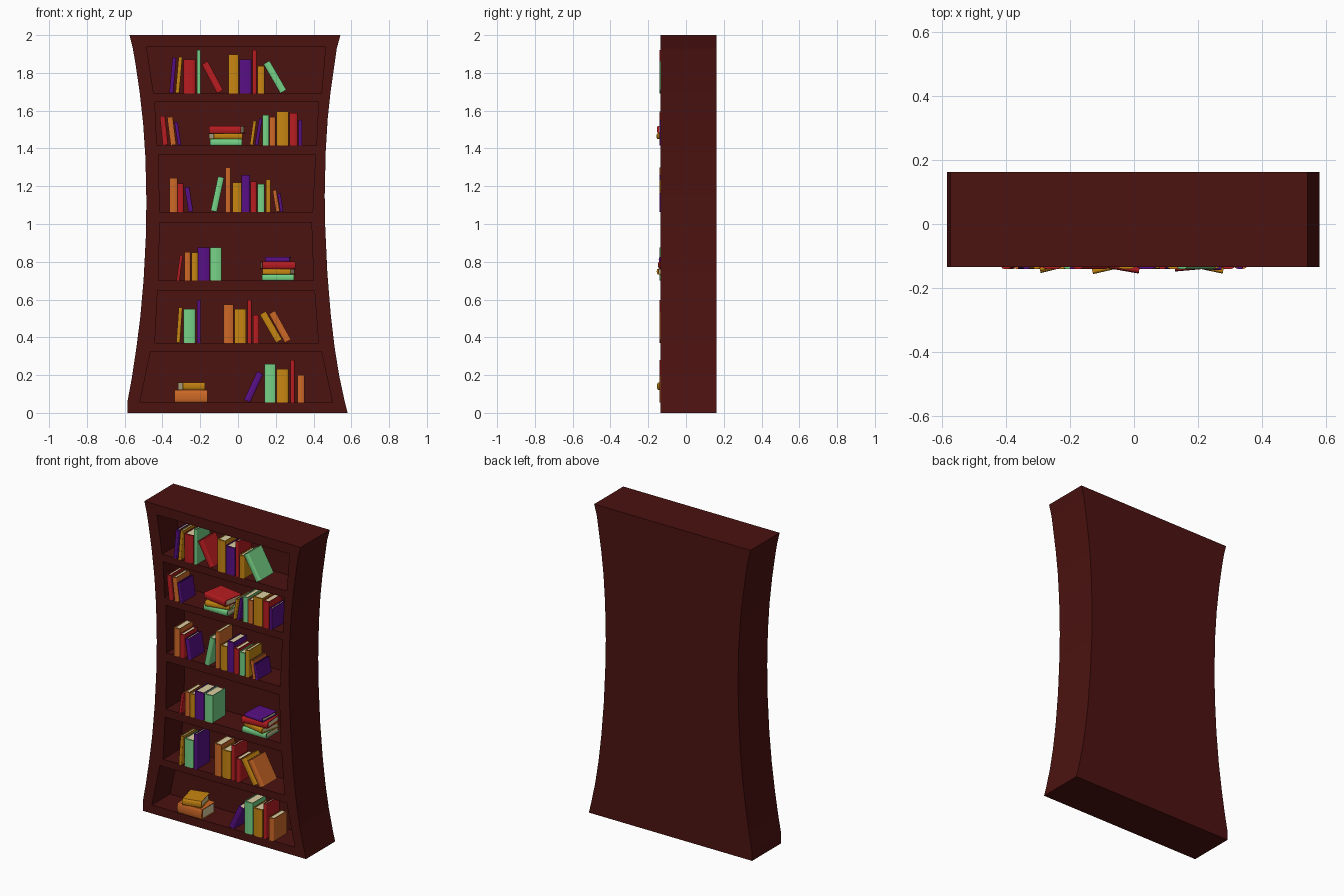
import bpy, bmesh, math
from mathutils import Matrix

if "Cube" in bpy.data.objects:
    bpy.data.objects.remove(bpy.data.objects["Cube"])

COLORS = {
    'wood': (0.07, 0.006, 0.005), 'red': (0.48, 0.012, 0.015),
    'amber': (0.58, 0.24, 0.006), 'orange': (0.62, 0.14, 0.02),
    'purple': (0.10, 0.005, 0.24), 'green': (0.18, 0.64, 0.24),
    'pages': (0.72, 0.62, 0.36),
}
MATS = {}
for key, rgb in COLORS.items():
    MATS[key] = bpy.data.materials.new(key)
    MATS[key].diffuse_color = (*rgb, 1)


def prism(bm, pts, axis, a, b, mat=0):
    """Extrude a 2D outline along 'y' (x,z outline) or 'z' (x,y outline)."""
    def put(p, w):
        return (p[0], w, p[1]) if axis == 'y' else (p[0], p[1], w)
    lo = [bm.verts.new(put(p, a)) for p in pts]
    hi = [bm.verts.new(put(p, b)) for p in pts]
    n = len(pts)
    faces = [bm.faces.new(lo), bm.faces.new(hi[::-1])]
    for i in range(n):
        j = (i + 1) % n
        faces.append(bm.faces.new((lo[i], hi[i], hi[j], lo[j])))
    for f in faces:
        f.material_index = mat


def make(name, bm, mats):
    bmesh.ops.recalc_face_normals(bm, faces=bm.faces[:])
    me = bpy.data.meshes.new(name)
    bm.to_mesh(me)
    bm.free()
    for m in mats:
        me.materials.append(MATS[m])
    ob = bpy.data.objects.new(name, me)
    bpy.context.collection.objects.link(ob)
    return ob


# Cabinet: waisted outline
FRONT, BACK, RECESS = -0.135, 0.162, 0.05
left = [(-0.585, 0), (-0.585, 0.06), (-0.563, 0.18), (-0.54, 0.33), (-0.518, 0.5),
        (-0.5, 0.7), (-0.488, 0.93), (-0.485, 1.12), (-0.49, 1.35), (-0.502, 1.53),
        (-0.521, 1.7), (-0.543, 1.85), (-0.557, 1.93), (-0.574, 2)]
right = [(0.58, 0), (0.565, 0.06), (0.535, 0.2), (0.511, 0.35), (0.491, 0.52),
         (0.473, 0.74), (0.462, 0.98), (0.459, 1.15), (0.464, 1.38), (0.475, 1.56),
         (0.49, 1.7), (0.51, 1.84), (0.523, 1.93), (0.542, 2)]
bm = bmesh.new()
prism(bm, right + left[::-1], 'y', FRONT, BACK)
cabinet = make('cabinet', bm, ['wood'])

# Six shelf recesses: floor z, ceiling z, floor x range, ceiling x range
openings = [(0.055, 0.324, -0.52, 0.50, -0.463, 0.442),
            (0.371, 0.647, -0.44, 0.426, -0.426, 0.405),
            (0.70, 1.008, -0.42, 0.40, -0.415, 0.389),
            (1.064, 1.369, -0.415, 0.395, -0.42, 0.41),
            (1.416, 1.645, -0.43, 0.415, -0.44, 0.426),
            (1.692, 1.936, -0.447, 0.442, -0.484, 0.463)]
bm = bmesh.new()
for z0, z1, bl, br, tl, tr in openings:
    prism(bm, [(bl, z0), (br, z0), (tr, z1), (tl, z1)], 'y', FRONT - 0.1, RECESS)
cutter = make('recess_cutter', bm, ['wood'])
cutter.hide_render = True
mod = cabinet.modifiers.new('recesses', 'BOOLEAN')
mod.operation, mod.solver, mod.object = 'DIFFERENCE', 'EXACT', cutter
ev = cabinet.evaluated_get(bpy.context.evaluated_depsgraph_get())
cut_mesh = bpy.data.meshes.new_from_object(ev)
cabinet.modifiers.clear()
cabinet.data = cut_mesh
bpy.data.objects.remove(cutter)

DEPTH = 0.14


def book(t, h, color, matrix):
    """Rounded-spine cover around an inset page block."""
    c, r, b = 0.004, t / 2, min(0.2 * t, 0.008)
    outer = [(r * math.sin(a), b - b * math.cos(a))
             for a in (math.pi / 2 * k / 3 for k in range(-3, 4))]
    outer = [(-r, DEPTH)] + outer + [(r, DEPTH)]
    inner = [(r - c, DEPTH), (r - c, b + c), (c - r, b + c), (c - r, DEPTH)]
    bm = bmesh.new()
    prism(bm, outer + inner, 'z', 0, h)
    w = r - c
    prism(bm, [(-w, b + c), (w, b + c), (w, DEPTH - 0.006), (-w, DEPTH - 0.006)],
          'z', 0.005, h - 0.005, 1)
    make('book', bm, [color, 'pages']).matrix_world = matrix


def row(z, books):
    """Standing books: foot x, thickness, height, lean in degrees, colour."""
    for x, t, h, lean, color in books:
        a = math.radians(lean)
        lift = abs(math.sin(a)) * t / 2
        book(t, h, color, Matrix.Translation((x, FRONT - 0.006, z + lift))
             @ Matrix.Rotation(a, 4, 'Y'))


def stack(z, books):
    """Lying books from the bottom up: centre x, thickness, length, turn, colour."""
    for x, t, h, turn, color in books:
        book(t, h, color, Matrix.Translation((x, FRONT - 0.006 + DEPTH / 2, z + t / 2))
             @ Matrix.Rotation(math.radians(turn), 4, 'Z')
             @ Matrix.Rotation(math.pi / 2, 4, 'Y')
             @ Matrix.Translation((0, -DEPTH / 2, -h / 2)))
        z += t


floors = [o[0] for o in openings]

# Bottom shelf
stack(floors[0], [(-0.248, 0.065, 0.175, 0, 'orange'), (-0.25, 0.042, 0.12, 14, 'amber')])
row(floors[0], [(0.048, 0.035, 0.165, 25, 'purple'), (0.17, 0.058, 0.203, 0, 'green'),
                (0.236, 0.063, 0.178, 0, 'amber'), (0.288, 0.02, 0.225, 0, 'red'),
                (0.333, 0.038, 0.145, 0, 'orange')])
# Second shelf
row(floors[1], [(-0.317, 0.02, 0.187, 4, 'amber'), (-0.257, 0.063, 0.178, 0, 'green'),
                (-0.208, 0.02, 0.226, 0, 'purple'), (-0.05, 0.052, 0.203, 0, 'orange'),
                (0.012, 0.063, 0.178, 0, 'amber'), (0.061, 0.02, 0.226, 0, 'red'),
                (0.095, 0.032, 0.148, 0, 'red'), (0.217, 0.037, 0.172, -30, 'amber'),
                (0.264, 0.037, 0.174, -29, 'orange')])
# Third shelf
row(floors[2], [(-0.318, 0.016, 0.135, 8, 'red'), (-0.267, 0.032, 0.153, 0, 'orange'),
                (-0.23, 0.034, 0.15, 0, 'amber'), (-0.182, 0.063, 0.175, 0, 'purple'),
                (-0.117, 0.06, 0.175, 0, 'green')])
stack(floors[2], [(0.212, 0.033, 0.17, 0, 'green'), (0.218, 0.03, 0.15, -12, 'amber'),
                  (0.21, 0.038, 0.175, 5, 'red'), (0.212, 0.024, 0.13, -3, 'purple')])
# Fourth shelf
row(floors[3], [(-0.342, 0.042, 0.18, 0, 'orange'), (-0.304, 0.03, 0.15, 0, 'red'),
                (-0.25, 0.025, 0.13, -9, 'purple'), (-0.128, 0.033, 0.185, 12, 'green'),
                (-0.053, 0.028, 0.235, 0, 'orange'), (-0.006, 0.048, 0.155, 0, 'amber'),
                (0.042, 0.045, 0.195, 0, 'purple'), (0.083, 0.032, 0.162, 0, 'red'),
                (0.122, 0.037, 0.148, 0, 'green'), (0.16, 0.026, 0.172, 0, 'amber'),
                (0.211, 0.02, 0.115, -9, 'orange'), (0.232, 0.016, 0.098, -9, 'purple')])
# Fifth shelf
row(floors[4], [(-0.384, 0.028, 0.155, -6, 'red'), (-0.342, 0.03, 0.15, -7, 'orange'),
                (-0.309, 0.017, 0.124, -9, 'purple'), (0.071, 0.017, 0.13, 8, 'amber'),
                (0.098, 0.017, 0.142, 9, 'purple'), (0.147, 0.035, 0.16, 0, 'green'),
                (0.183, 0.031, 0.15, 0, 'orange'), (0.236, 0.065, 0.18, 0, 'amber'),
                (0.294, 0.042, 0.172, 0, 'red'), (0.33, 0.02, 0.135, 0, 'purple')])
stack(floors[4], [(-0.064, 0.033, 0.17, 0, 'green'), (-0.068, 0.031, 0.155, 13, 'amber'),
                  (-0.058, 0.04, 0.172, -10, 'red')])
# Top shelf
row(floors[5], [(-0.353, 0.02, 0.188, 5, 'purple'), (-0.321, 0.02, 0.192, 5, 'amber'),
                (-0.257, 0.063, 0.178, 0, 'red'), (-0.208, 0.02, 0.228, 0, 'green'),
                (-0.095, 0.037, 0.173, -28, 'red'), (-0.024, 0.055, 0.205, 0, 'amber'),
                (0.039, 0.063, 0.178, 0, 'purple'), (0.088, 0.02, 0.228, 0, 'red'),
                (0.122, 0.037, 0.145, 0, 'amber'), (0.24, 0.037, 0.178, -30, 'green')])

for m in bpy.data.materials:
    if m.users and not m.is_grease_pencil:
        m.use_nodes = True
        m.node_tree.nodes["Principled BSDF"].inputs["Base Color"].default_value = m.diffuse_color
